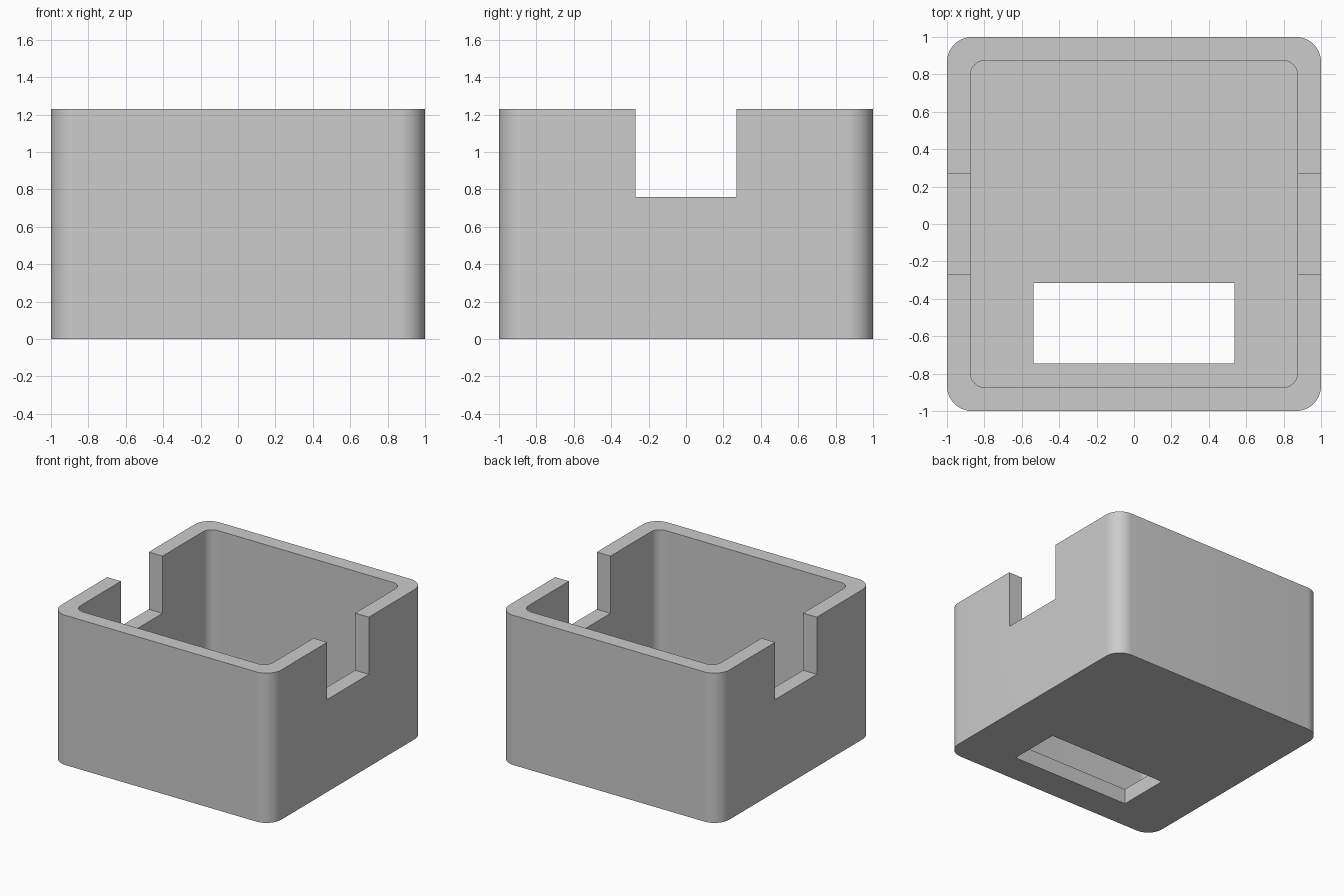
import bpy
import bmesh

default_cube = bpy.data.objects.get("Cube")
if default_cube:
    bpy.data.objects.remove(default_cube, do_unlink=True)

SIZE, HEIGHT, WALL = 2.0, 1.23, 0.125

grey = bpy.data.materials.new("light grey")
grey.use_nodes = True
colour = (0.6, 0.6, 0.6, 1)
grey.diffuse_color = colour
grey.node_tree.nodes["Principled BSDF"].inputs["Base Color"].default_value = colour


def block(name, low, high, radius=0):
    """Box between two corners, with optional rounded vertical edges."""
    bm = bmesh.new()
    bmesh.ops.create_cube(bm, size=1)
    for v in bm.verts:
        v.co = [h if c > 0 else l for c, l, h in zip(v.co, low, high)]
    if radius:
        upright = [e for e in bm.edges
                   if abs(e.verts[0].co.z - e.verts[1].co.z) > 0.1]
        bmesh.ops.bevel(bm, geom=upright, offset=radius, segments=12,
                        profile=0.5, affect='EDGES')
    mesh = bpy.data.meshes.new(name)
    bm.to_mesh(mesh)
    bm.free()
    mesh.materials.append(grey)
    obj = bpy.data.objects.new(name, mesh)
    bpy.context.collection.objects.link(obj)
    return obj


def cut(target, cutter):
    """Subtract the cutter from the target, then discard it."""
    cutter.hide_render = True
    mod = target.modifiers.new("cut", 'BOOLEAN')
    mod.operation = 'DIFFERENCE'
    mod.solver = 'EXACT'
    mod.object = cutter
    bpy.context.view_layer.objects.active = target
    bpy.ops.object.modifier_apply(modifier=mod.name)
    bpy.data.objects.remove(cutter, do_unlink=True)


# Outer shell
half = SIZE / 2
box = block("open_box", (-half, -half, 0), (half, half, HEIGHT), 0.134)

# Inner cavity above the floor
inner = half - WALL
cut(box, block("cavity_cutter", (-inner, -inner, WALL),
               (inner, inner, HEIGHT + 0.5), 0.08))

# Notches through both side walls
cut(box, block("notch_cutter", (-1.5, -0.27, 0.76), (1.5, 0.27, HEIGHT + 0.3)))

# Rectangular slot through the floor, near the front
cut(box, block("slot_cutter", (-0.537, -0.747, -0.3), (0.537, -0.315, 0.4)))

# Smooth rounded corners, crisp edges elsewhere
bpy.ops.object.select_all(action='DESELECT')
box.select_set(True)
bpy.context.view_layer.objects.active = box
bpy.ops.object.shade_smooth_by_angle(angle=0.6)
